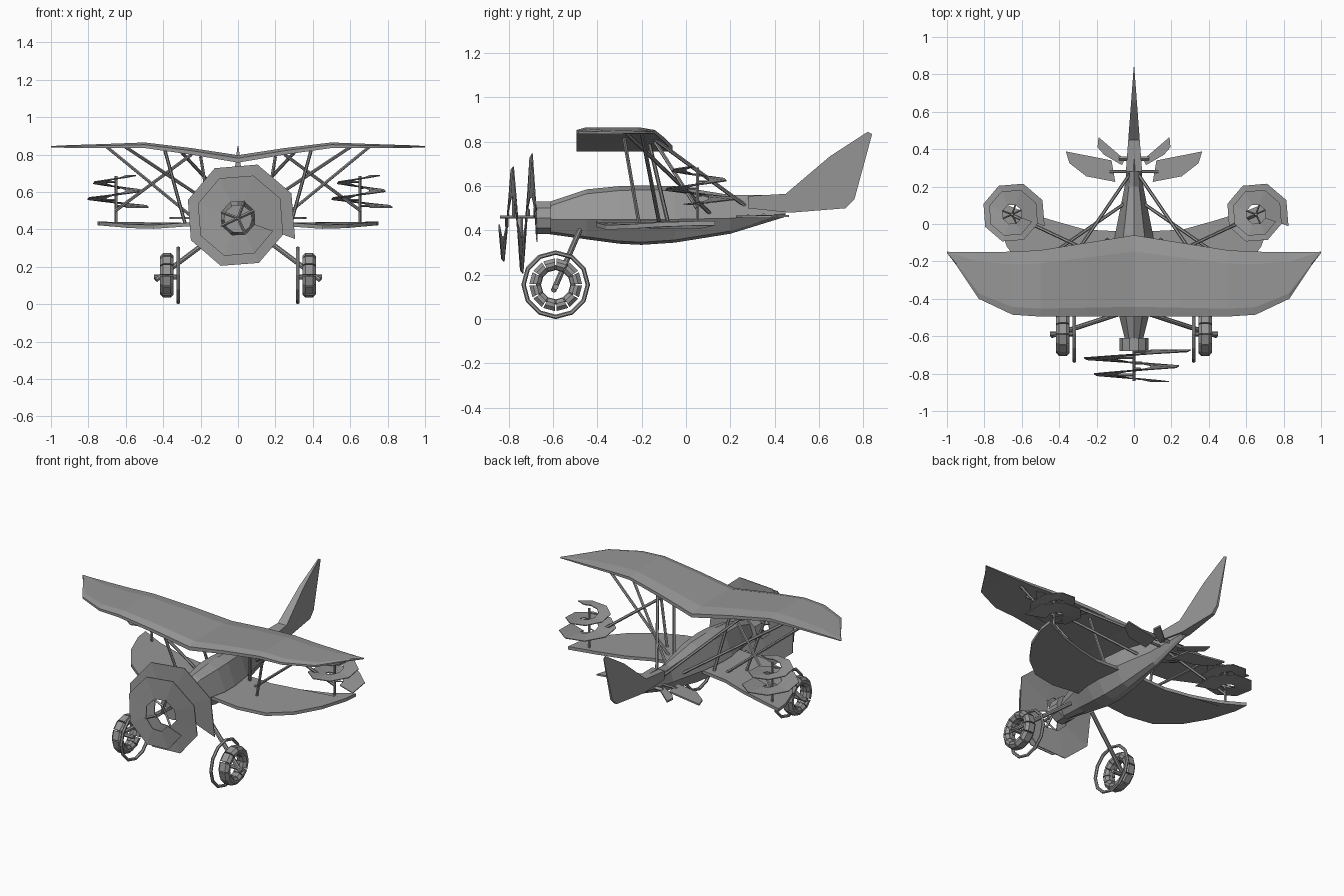
import bpy, bmesh
from math import cos, sin, pi, radians
from mathutils import Vector

if "Cube" in bpy.data.objects:
    bpy.data.objects.remove(bpy.data.objects["Cube"])

grey = bpy.data.materials.new("plain_grey")
grey.use_nodes = True
colour = (0.31, 0.31, 0.31, 1)
grey.diffuse_color = colour
grey.node_tree.nodes["Principled BSDF"].inputs["Base Color"].default_value = colour

SIDES = (("left", 1), ("right", -1))


def make(name, verts, faces):
    mesh = bpy.data.meshes.new(name)
    mesh.from_pydata([tuple(v) for v in verts], [], faces)
    bm = bmesh.new()
    bm.from_mesh(mesh)
    bmesh.ops.recalc_face_normals(bm, faces=bm.faces)
    bm.to_mesh(mesh)
    bm.free()
    mesh.materials.append(grey)
    ob = bpy.data.objects.new(name, mesh)
    bpy.context.collection.objects.link(ob)
    return ob


def loft(name, rings):
    """Skin a row of closed cross-sections and cap both ends."""
    n = len(rings[0])
    verts = [v for ring in rings for v in ring]
    faces = [(i * n + j, i * n + (j + 1) % n, (i + 1) * n + (j + 1) % n, (i + 1) * n + j)
             for i in range(len(rings) - 1) for j in range(n)]
    last = (len(rings) - 1) * n
    faces += [tuple(range(n)), tuple(range(last, last + n))]
    return make(name, verts, faces)


def rod(name, a, b, r=0.009, sides=6):
    a, b = Vector(a), Vector(b)
    q = (b - a).to_track_quat('Z', 'Y')
    circle = [q @ Vector((r * cos(2 * pi * k / sides), r * sin(2 * pi * k / sides), 0))
              for k in range(sides)]
    return loft(name, [[p + c for c in circle] for p in (a, b)])


def plate(name, outline, z, thick):
    """Flat panel from (x, y) points; z may depend on x."""
    return loft(name, [[(x, y, z(x) + h) for x, y in outline] for h in (0, thick)])


# Fuselage: y, half width, top, widest height, bottom
sections = [(-0.63, 0.045, 0.525, 0.45, 0.385), (-0.45, 0.09, 0.585, 0.45, 0.36),
            (-0.3, 0.12, 0.6, 0.45, 0.34), (-0.2, 0.12, 0.603, 0.45, 0.335),
            (-0.05, 0.1, 0.6, 0.45, 0.345), (0.2, 0.05, 0.56, 0.455, 0.385),
            (0.45, 0.02, 0.56, 0.475, 0.462)]
rings = []
for y, w, top, mid, bot in sections:
    half = [(0.45 * w, bot + 0.012), (w, mid), (0.55 * w, top - 0.02)]
    rings.append([(0, y, bot)] + [(x, y, z) for x, z in half] + [(0, y, top)]
                 + [(-x, y, z) for x, z in reversed(half)])
loft("fuselage", rings)

# Tail fin, thinning toward the rear
fin = [(0.28, 0.5), (0.28, 0.555), (0.45, 0.565), (0.65, 0.735), (0.82, 0.845),
       (0.84, 0.835), (0.76, 0.54), (0.72, 0.5), (0.47, 0.48)]
loft("tail_fin", [[(s * 0.075 * (0.86 - y), y, z) for y, z in fin] for s in (-1, 1)])

# Upper wing: x, front y, rear y, underside height, thickness
stations = [(0, -0.495, -0.06, 0.757, 0.04), (0.25, -0.495, -0.1, 0.8, 0.035),
            (0.5, -0.495, -0.14, 0.835, 0.03), (0.65, -0.485, -0.148, 0.835, 0.024),
            (0.83, -0.4, -0.15, 0.835, 0.018), (0.95, -0.22, -0.15, 0.837, 0.012),
            (1.0, -0.155, -0.148, 0.838, 0.007)]
mirrored = [(-s[0],) + s[1:] for s in reversed(stations[1:])]
airfoil = [(0, 0), (0, 0.6), (0.12, 1), (0.8, 1), (1, 0.6), (1, 0)]
loft("upper_wing", [[(x, f + u * (b - f), z + v * t) for u, v in airfoil]
                    for x, f, b, z, t in mirrored + stations])

# Lower wings and tailplane panels
lower = [(0.06, -0.4), (0.28, -0.405), (0.45, -0.36), (0.58, -0.26), (0.68, -0.12),
         (0.74, 0.04), (0.75, 0.13), (0.6, 0.07), (0.42, 0.015), (0.26, -0.03), (0.06, -0.04)]
stabiliser = [(0.1, 0.225), (0.255, 0.255), (0.345, 0.325), (0.365, 0.388), (0.12, 0.34)]
elevator = [(0.065, 0.315), (0.16, 0.37), (0.195, 0.41), (0.19, 0.465), (0.05, 0.345)]


def lower_height(x):
    x = abs(x)
    return 0.435 - 0.07 * x if x < 0.5 else 0.4 + 0.09 * (x - 0.5)


for side, s in SIDES:
    def flip(outline):
        return [(s * x, y) for x, y in outline]
    plate(side + "_lower_wing", flip(lower), lower_height, 0.02)
    plate(side + "_stabiliser", flip(stabiliser), lambda x: 0.457, 0.01)
    plate(side + "_elevator", flip(elevator), lambda x: 0.46, 0.01)
    rod(side + "_stabiliser_spar", (0, 0.28, 0.465), (s * 0.13, 0.28, 0.465), 0.008)
    rod(side + "_elevator_spar", (0, 0.35, 0.468), (s * 0.08, 0.35, 0.468), 0.012, 4)

# Wing struts and bracing rods
struts = {
    "inner_strut": ((0.2, -0.165, 0.79), (0.14, -0.08, 0.43)),
    "front_strut": ((0.39, -0.28, 0.82), (0.28, -0.21, 0.42)),
    "outer_strut": ((0.7, -0.2, 0.84), (0.2, -0.12, 0.43)),
    "tail_brace": ((0.3, -0.14, 0.81), (0.02, 0.27, 0.51)),
    "body_brace": ((0.6, -0.27, 0.84), (0.05, 0.11, 0.475)),
    "rotor_brace": ((0.25, -0.14, 0.8), (0.655, 0.05, 0.5)),
}
for side, s in SIDES:
    for name, ends in struts.items():
        rod(side + "_" + name, *[(s * x, y, z) for x, y, z in ends])


# Spiral screws: a tapering helical ribbon around a shaft with spokes
def screw(name, place, angle, scale, shaft_start, length=0.17, steps=16):
    parts = []
    verts, faces = [], []
    for k in range(steps + 1):
        t = k / steps
        a = radians(-20) + 4 * pi * t
        outer = scale * (0.325 - 0.04 * min(1, 4 * t) - 0.085 * max(0, t - 0.25) / 0.75)
        for r in (outer, 0.095 * scale):
            for h in (0, 0.005):
                verts.append((r * cos(a), r * sin(a), t * length + h))
    for k in range(steps):
        i = 4 * k
        faces += [(i + a, i + b, i + b + 4, i + a + 4) for a, b in ((0, 1), (1, 3), (3, 2), (2, 0))]
    faces += [(0, 1, 3, 2), (4 * steps, 4 * steps + 1, 4 * steps + 3, 4 * steps + 2)]
    parts.append(make(name + "_screw", verts, faces))
    parts.append(rod(name + "_shaft", (0, 0, shaft_start), (0, 0, length), 0.008))
    for k in range(1, steps, 3):
        a, h = radians(-20) + 4 * pi * k / steps, k / steps * length
        tip = (0.1 * scale * cos(a), 0.1 * scale * sin(a), h)
        parts.append(rod(name + "_spoke", (0, 0, h), tip, 0.008 * scale, 4))
    for ob in parts:
        ob.location = place
        ob.rotation_euler = (angle, 0, 0)


screw("nose", (0, -0.67, 0.46), pi / 2, 1, -0.06)
for side, s in SIDES:
    screw(side + "_wing", (s * 0.652, 0.052, 0.515), 0, 0.57, -0.1)
rod("nose_hub", (0, -0.61, 0.457), (0, -0.68, 0.457), 0.077, 10)

# Landing gear: segmented tyre, hoop, hub, axle and leg
tyre = [(-0.022, 0.068), (-0.036, 0.085), (-0.036, 0.102), (-0.02, 0.119),
        (0.02, 0.119), (0.036, 0.102), (0.036, 0.085), (0.022, 0.068)]
WY, WZ = -0.588, 0.155
for side, s in SIDES:
    for k in range(12):
        rings = []
        for a in (k * pi / 6 + 0.03, (k + 1) * pi / 6 - 0.03):
            rings.append([(s * 0.38 + x, WY + r * cos(a), WZ + r * sin(a)) for x, r in tyre])
        loft(side + "_tyre_segment", rings)
    for name, x, radius, tube in (("hoop", 0.32, 0.145, 0.01), ("wheel_rim", 0.38, 0.078, 0.012)):
        bpy.ops.mesh.primitive_torus_add(major_segments=12, minor_segments=6, major_radius=radius,
                                         minor_radius=tube, location=(s * x, WY, WZ),
                                         rotation=(0, pi / 2, 0))
        ob = bpy.context.object
        ob.name = side + "_" + name
        ob.data.materials.append(grey)
    rod(side + "_leg", (s * 0.08, -0.48, 0.4), (s * 0.44, -0.597, 0.13), 0.013, 8)
    rod(side + "_axle", (s * 0.33, WY, 0.145), (s * 0.45, WY, 0.145), 0.013, 8)
